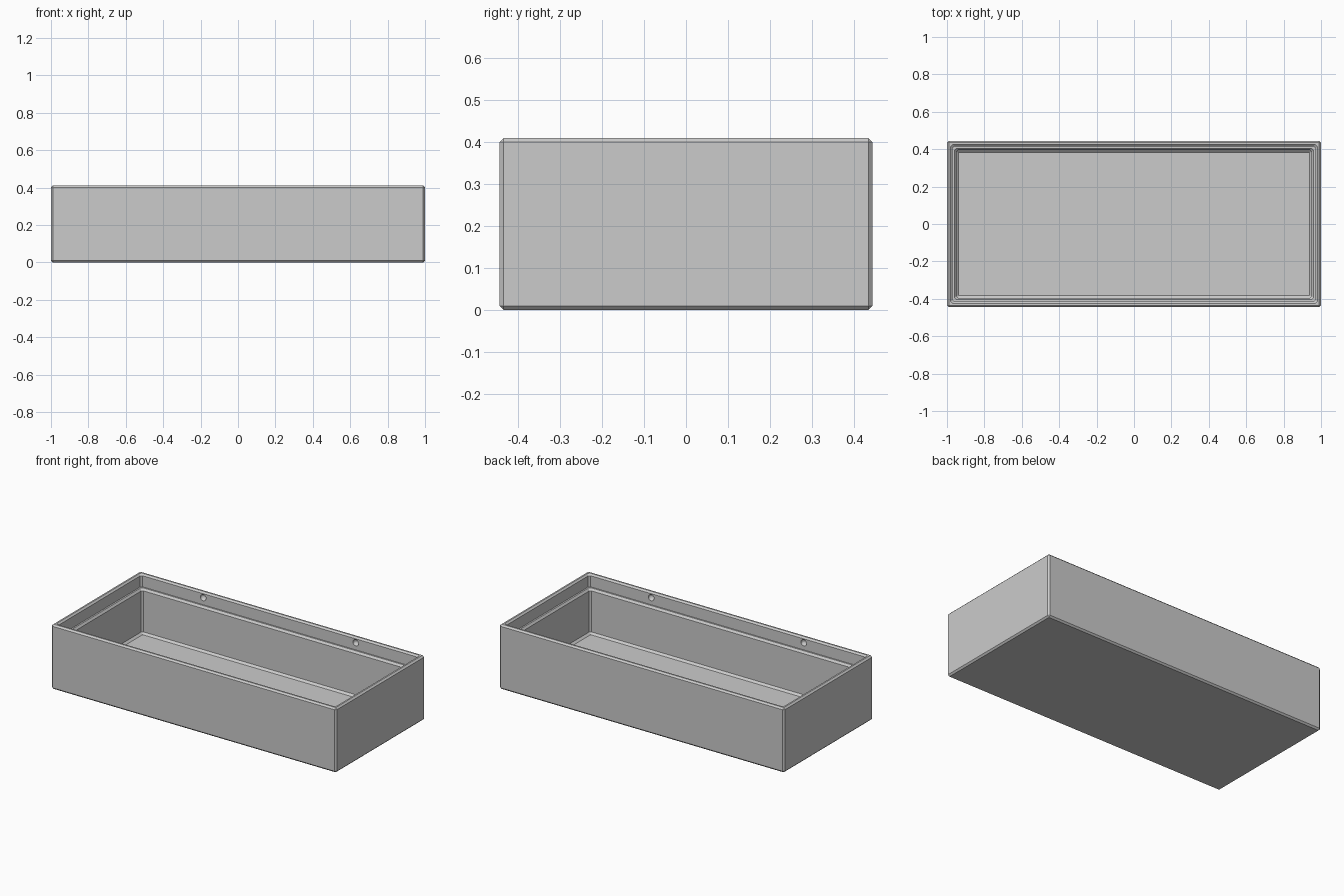
import bpy
import bmesh

default = bpy.data.objects.get("Cube")
if default:
    bpy.data.objects.remove(default, do_unlink=True)

HALF_X, HALF_Y = 1.0, 0.445

grey = bpy.data.materials.new("plain grey")
grey.use_nodes = True
colour = (0.6, 0.6, 0.6, 1)
grey.diffuse_color = colour
grey.node_tree.nodes["Principled BSDF"].inputs["Base Color"].default_value = colour


def ring(bm, inset, z, cut):
    """Rectangular loop with its corners cut off."""
    x, y = HALF_X - inset, HALF_Y - inset
    points = []
    for sx, sy in ((1, 1), (-1, 1), (-1, -1), (1, -1)):
        pair = [(sx * x, sy * (y - cut)), (sx * (x - cut), sy * y)]
        points += pair if sx == sy else pair[::-1]
    return [bm.verts.new((px, py, z)) for px, py in points]


# Wall section from underside, over the rim and ledge, to the floor: inset, height, corner cut
section = [
    (0.01, 0.0, 0), (0, 0.01, 0.01), (0, 0.40, 0.01), (0.01, 0.41, 0),
    (0.02, 0.41, 0.01), (0.03, 0.40, 0.01), (0.03, 0.33, 0.01),
    (0.04, 0.33, 0.01), (0.05, 0.317, 0.01), (0.05, 0.057, 0.01), (0.063, 0.045, 0),
]

# Tray
bm = bmesh.new()
loops = [ring(bm, *row) for row in section]
for low, high in zip(loops, loops[1:]):
    for i in range(8):
        j = (i + 1) % 8
        bm.faces.new((low[i], low[j], high[j], high[i]))
bm.faces.new(loops[0][::-1])
bm.faces.new(loops[-1])
bmesh.ops.remove_doubles(bm, verts=bm.verts, dist=0.0001)
bmesh.ops.recalc_face_normals(bm, faces=bm.faces)
mesh = bpy.data.meshes.new("tray")
bm.to_mesh(mesh)
bm.free()
mesh.materials.append(grey)
tray = bpy.data.objects.new("tray", mesh)
bpy.context.collection.objects.link(tray)

# Round snap dimples in the long walls, above the ledge
for side in (-1, 1):
    for end in (-1, 1):
        bpy.ops.mesh.primitive_uv_sphere_add(
            segments=16, ring_count=8, radius=0.02,
            location=(end * 0.535, side * (HALF_Y - 0.03), 0.375))
        cutter = bpy.context.object
        cutter.name = "dimple_cutter"
        cutter.hide_render = True
        cutter.data.materials.append(grey)
        cut = tray.modifiers.new("dimple", "BOOLEAN")
        cut.operation = "DIFFERENCE"
        cut.solver = "EXACT"
        cut.object = cutter
        bpy.context.view_layer.objects.active = tray
        bpy.ops.object.modifier_apply(modifier=cut.name)
        bpy.data.objects.remove(cutter, do_unlink=True)
